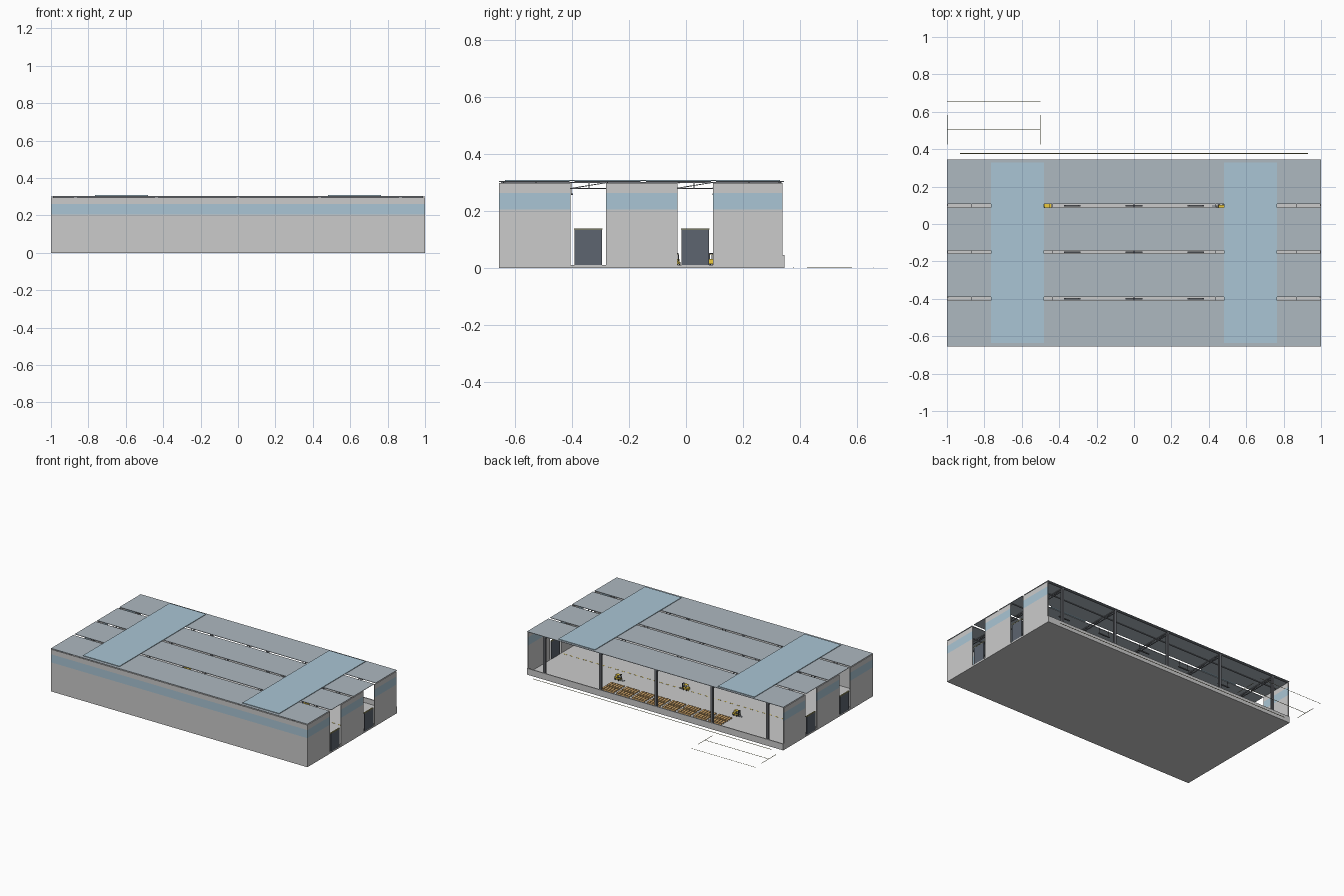
import bpy, bmesh, math
from mathutils import Vector, Matrix

if "Cube" in bpy.data.objects:
    bpy.data.objects.remove(bpy.data.objects["Cube"])


def mat(name, rgb):
    m = bpy.data.materials.new(name)
    m.diffuse_color = (*rgb, 1)
    m.use_nodes = True
    m.node_tree.nodes["Principled BSDF"].inputs["Base Color"].default_value = m.diffuse_color
    return m


ROOF = mat("roof_sheet", (0.42, 0.48, 0.53))
GLASS = mat("glazing", (0.40, 0.56, 0.66))
SLATE = mat("slate", (0.11, 0.13, 0.16))
STEEL = mat("steel", (0.16, 0.17, 0.19))
YELLOW = mat("safety_yellow", (0.85, 0.60, 0.05))
OLIVE = mat("marking", (0.30, 0.28, 0.12))
WOOD = mat("pallet_wood", (0.70, 0.42, 0.16))
BLACK = mat("rubber", (0.03, 0.03, 0.03))


def build(name, boxes=(), bars=(), m=None):
    """boxes: (x0,x1,y0,y1,z0,z1); bars: (start, end, width)"""
    bm = bmesh.new()
    for x0, x1, y0, y1, z0, z1 in boxes:
        bmesh.ops.create_cube(bm, size=1, matrix=Matrix.Translation(
            ((x0 + x1) / 2, (y0 + y1) / 2, (z0 + z1) / 2)) @
            Matrix.Diagonal((x1 - x0, y1 - y0, z1 - z0, 1)))
    for a, b, w in bars:
        a, b = Vector(a), Vector(b)
        d = b - a
        rot = d.to_track_quat('Z', 'Y').to_matrix().to_4x4()
        bmesh.ops.create_cube(bm, size=1, matrix=Matrix.Translation((a + b) / 2)
                              @ rot @ Matrix.Diagonal((w, w, d.length, 1)))
    me = bpy.data.meshes.new(name)
    bm.to_mesh(me)
    bm.free()
    ob = bpy.data.objects.new(name, me)
    bpy.context.collection.objects.link(ob)
    if m:
        me.materials.append(m)
    return ob


Y0, Y1 = -0.655, 0.342
FRAMES = [-0.87, -0.435, 0, 0.435, 0.87]
GAPS = [-0.40, -0.15, 0.097]
DOORS = [-0.3425, 0.0325]

# Floor slab and low kerb on the open back side
build("floor_slab", [(-1, 1, Y0, Y1, 0, 0.01)])
build("back_kerb", [(-1, 1, Y1 - 0.004, Y1 + 0.003, 0, 0.045)])

# Front wall with glazing band
WALL_Z = [("lower", 0.01, 0.205, None), ("glazed", 0.205, 0.262, GLASS),
          ("upper", 0.262, 0.297, None)]
for part, z0, z1, m in WALL_Z:
    build("front_wall_" + part, [(-1, 1, Y0, Y0 + 0.006, z0, z1)], m=m)

# End walls: three bays each, with the same band
bays = [(Y0 + 0.006, -0.405), (-0.28, -0.03), (0.095, Y1 - 0.004)]
for side, xa, xb in (("left", -1, -0.994), ("right", 0.994, 1)):
    for part, z0, z1, m in WALL_Z:
        build(f"{side}_wall_{part}", [(xa, xb, a, b, z0, z1) for a, b in bays], m=m)

# Doors with yellow head strips
for s, side in ((-1, "left"), (1, "right")):
    xa, xb = sorted((s * 0.993, s * 0.999))
    build(f"{side}_doors", [(xa, xb, y - 0.048, y + 0.048, 0.01, 0.134) for y in DOORS], m=SLATE)
    xa, xb = sorted((s * 0.991, s * 1.0))
    build(f"{side}_door_heads", [(xa, xb, y - 0.050, y + 0.050, 0.134, 0.139) for y in DOORS], m=OLIVE)

# Roof sheets separated by slots, skylights lying across them
edges = [Y0] + GAPS + [Y1 + 0.002]
sheets = []
for i in range(4):
    a = edges[i] + (0.009 if i else 0)
    b = edges[i + 1] - (0.009 if i < 3 else 0)
    sheets.append((-1, 1, a, b, 0.301, 0.304))
build("roof_sheets", sheets, m=ROOF)
build("skylights", [(s * 0.6225 - 0.1425, s * 0.6225 + 0.1425, -0.635, 0.33, 0.305, 0.309)
                    for s in (-1, 1)], m=GLASS)

# I-section columns along front and back
cols = []
for x in FRAMES:
    for y in (Y0 + 0.014, Y1 - 0.012):
        for dy in (-0.006, 0.006):
            cols.append((x - 0.008, x + 0.008, y + dy - 0.0015, y + dy + 0.0015, 0.01, 0.30))
        cols.append((x - 0.0015, x + 0.0015, y - 0.005, y + 0.005, 0.01, 0.30))
build("columns", cols, m=STEEL)

# Roof trusses across the hall at every frame
bars = []
N = 8
ys = [Y0 + 0.008 + (Y1 - Y0 - 0.016) * i / N for i in range(N + 1)]
for x in FRAMES:
    for z, w in ((0.279, 0.004), (0.299, 0.004)):
        bars.append(((x, ys[0], z), (x, ys[-1], z), w))
    for a, b in zip(ys, ys[1:]):
        bars.append(((x, a, 0.279), (x, b, 0.299), 0.003))
        mid = (a + b) / 2
        bars.append(((x, mid, 0.279), (x, mid, 0.299), 0.003))
build("roof_trusses", bars=bars, m=STEEL)

# Purlins running along the hall
build("purlins", [(-0.99, 0.99, y - 0.002, y + 0.002, 0.296, 0.301)
                  for y in (-0.64, -0.525, -0.275, -0.025, 0.22, 0.33)], m=STEEL)

# Hanging lamps
lamps, rods = [], []
for y in (-0.4, -0.15, 0.097):
    for x in (-0.66, -0.33, 0, 0.33, 0.66):
        lamps.append((x - 0.045, x + 0.045, y - 0.004, y + 0.004, 0.255, 0.261))
        rods += [((x + d, y, 0.261), (x + d, y, 0.30), 0.0015) for d in (-0.035, 0.035)]
build("hanging_lamps", lamps, rods, STEEL)

# Dashed lane markings on the floor
build("lane_dashes", [(-0.95 + i * 0.05, -0.925 + i * 0.05, y - 0.002, y + 0.002, 0.01, 0.0112)
                      for i in range(39) for y in (-0.03,)], m=YELLOW)

# Flat pallets: three runners under slatted decks
pallets = []
for i in range(8):
    for y in (0.185, 0.25):
        x = -0.42 + i * 0.12
        pallets += [(x - 0.05, x + 0.05, y + d - 0.003, y + d + 0.003, 0.01, 0.017)
                    for d in (-0.023, 0, 0.023)]
        pallets += [(x - 0.05 + k * 0.021, x - 0.034 + k * 0.021, y - 0.026, y + 0.026, 0.017, 0.020)
                    for k in range(5)]
build("pallets", pallets, m=WOOD)


# Forklifts
def forklift(x, y, turn):
    body = build("forklift_body", [(-0.028, 0.012, -0.012, 0.012, 0.004, 0.014),
                                   (-0.028, -0.012, -0.012, 0.012, 0.014, 0.021)], m=YELLOW)
    frame = build("forklift_mast", [(0.014, 0.018, s * 0.008 - 0.0015, s * 0.008 + 0.0015, 0.001, 0.042)
                                    for s in (-1, 1)] +
                  [(0.018, 0.042, s * 0.006 - 0.002, s * 0.006 + 0.002, 0.002, 0.0035) for s in (-1, 1)] +
                  [(0.014, 0.018, -0.008, 0.008, 0.039, 0.042), (-0.012, -0.002, -0.006, 0.006, 0.014, 0.018)],
                  [((a, s * 0.01, 0.014), (b, s * 0.01, 0.035), 0.0018)
                   for s in (-1, 1) for a, b in ((-0.022, -0.018), (0.011, 0.006))], SLATE)
    guard = build("forklift_roof", [(-0.02, 0.008, -0.011, 0.011, 0.035, 0.037)], m=YELLOW)
    bm = bmesh.new()
    for wx in (-0.02, 0.006):
        for s in (-1, 1):
            bmesh.ops.create_cone(bm, cap_ends=True, segments=12, radius1=0.0055, radius2=0.0055,
                                  depth=0.004, matrix=Matrix.Translation((wx, s * 0.013, 0.0055))
                                  @ Matrix.Rotation(math.pi / 2, 4, 'X'))
    me = bpy.data.meshes.new("forklift_wheels")
    bm.to_mesh(me)
    bm.free()
    me.materials.append(BLACK)
    wheels = bpy.data.objects.new("forklift_wheels", me)
    bpy.context.collection.objects.link(wheels)
    for ob in (body, frame, guard, wheels):
        ob.location = (x, y, 0.01)
        ob.rotation_euler = (0, 0, math.radians(turn))


forklift(0.46, 0.09, 180)
forklift(0.03, -0.035, 0)
forklift(-0.47, 0.10, 180)

# Ground lines behind the hall: edge line and dimension lines
T = 0.0012
build("ground_edge_line", [(-0.93, 0.93, 0.375, 0.379, 0, T)], m=OLIVE)
build("dimension_lines", [(-1, -0.5, 0.656, 0.658, 0, T), (-1, -0.5, 0.503, 0.506, 0, T),
                          (-1, -0.997, 0.425, 0.583, 0, T), (-0.503, -0.5, 0.425, 0.583, 0, T)], m=OLIVE)
